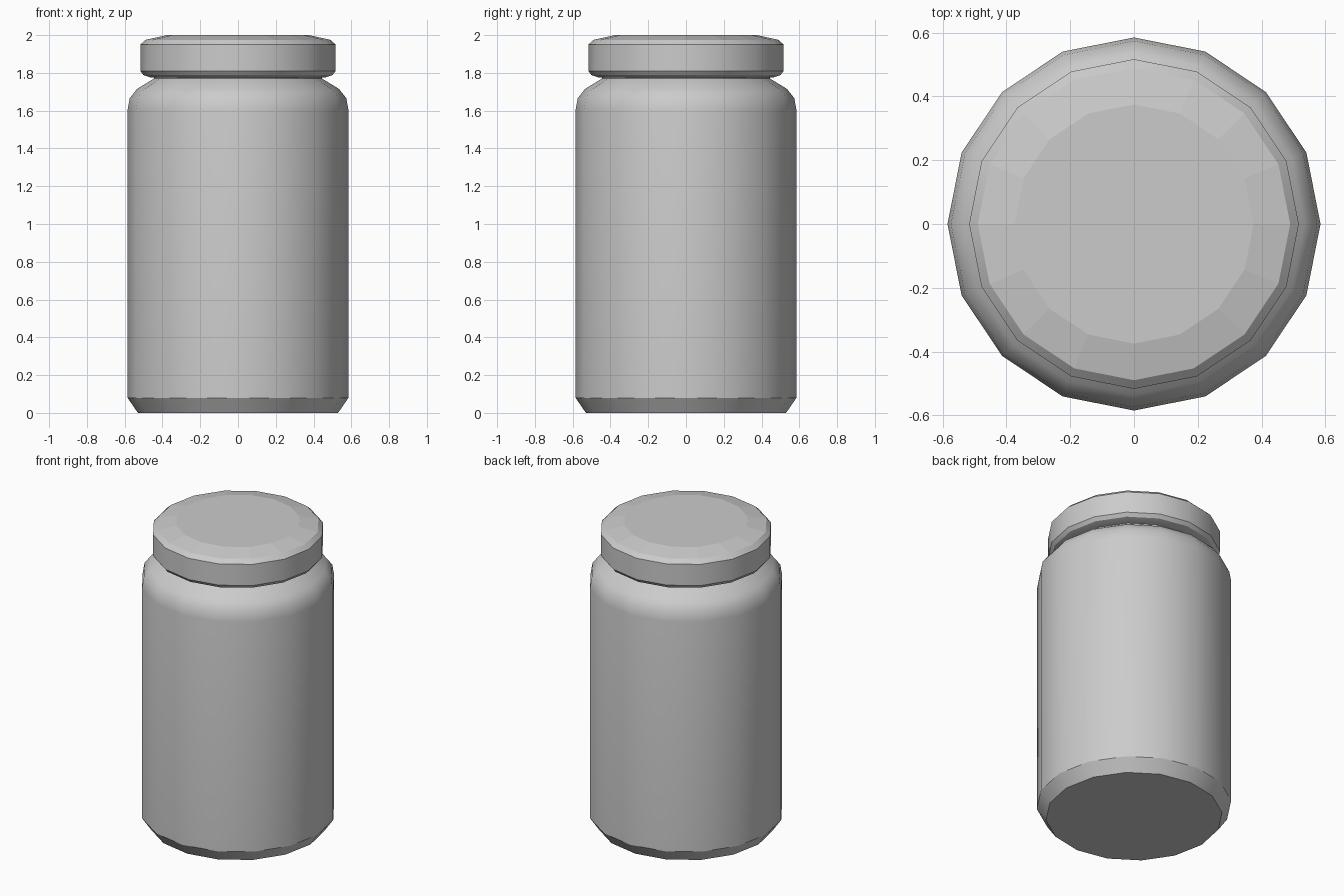
import bpy, bmesh
from math import cos, sin, pi, radians

if "Cube" in bpy.data.objects:
    bpy.data.objects.remove(bpy.data.objects["Cube"])

SIDES = 16


def lathe(name, profile):
    """Closed solid of revolution from (radius, height) points, bottom to top."""
    bm = bmesh.new()
    rings = [[bm.verts.new((r * cos(2 * pi * i / SIDES), r * sin(2 * pi * i / SIDES), z))
              for i in range(SIDES)] for r, z in profile]
    for a, b in zip(rings, rings[1:]):
        for i in range(SIDES):
            j = (i + 1) % SIDES
            bm.faces.new((a[i], a[j], b[j], b[i]))
    bm.faces.new(rings[0][::-1])
    bm.faces.new(rings[-1])
    mesh = bpy.data.meshes.new(name)
    bm.to_mesh(mesh)
    bm.free()
    obj = bpy.data.objects.new(name, mesh)
    bpy.context.collection.objects.link(obj)
    bpy.ops.object.select_all(action='DESELECT')
    obj.select_set(True)
    bpy.context.view_layer.objects.active = obj
    bpy.ops.object.shade_smooth_by_angle(angle=radians(30))
    return obj


# Jar: chamfered foot, straight wall, rounded shoulder, short neck
lathe("jar_body", [(0.53, 0), (0.585, 0.08), (0.585, 1.60), (0.574, 1.665),
                   (0.535, 1.715), (0.445, 1.77), (0.445, 1.80)])

# Lid: rolled lower rim, wall, chamfer and gently raised top
lid = lathe("lid", [(0.46, 1.775), (0.50, 1.788), (0.517, 1.81), (0.517, 1.95),
                    (0.49, 1.975), (0.375, 2.0)])

# Lid top keeps visible flat facets
for face in lid.data.polygons:
    if face.normal.z > 0.8:
        face.use_smooth = False
